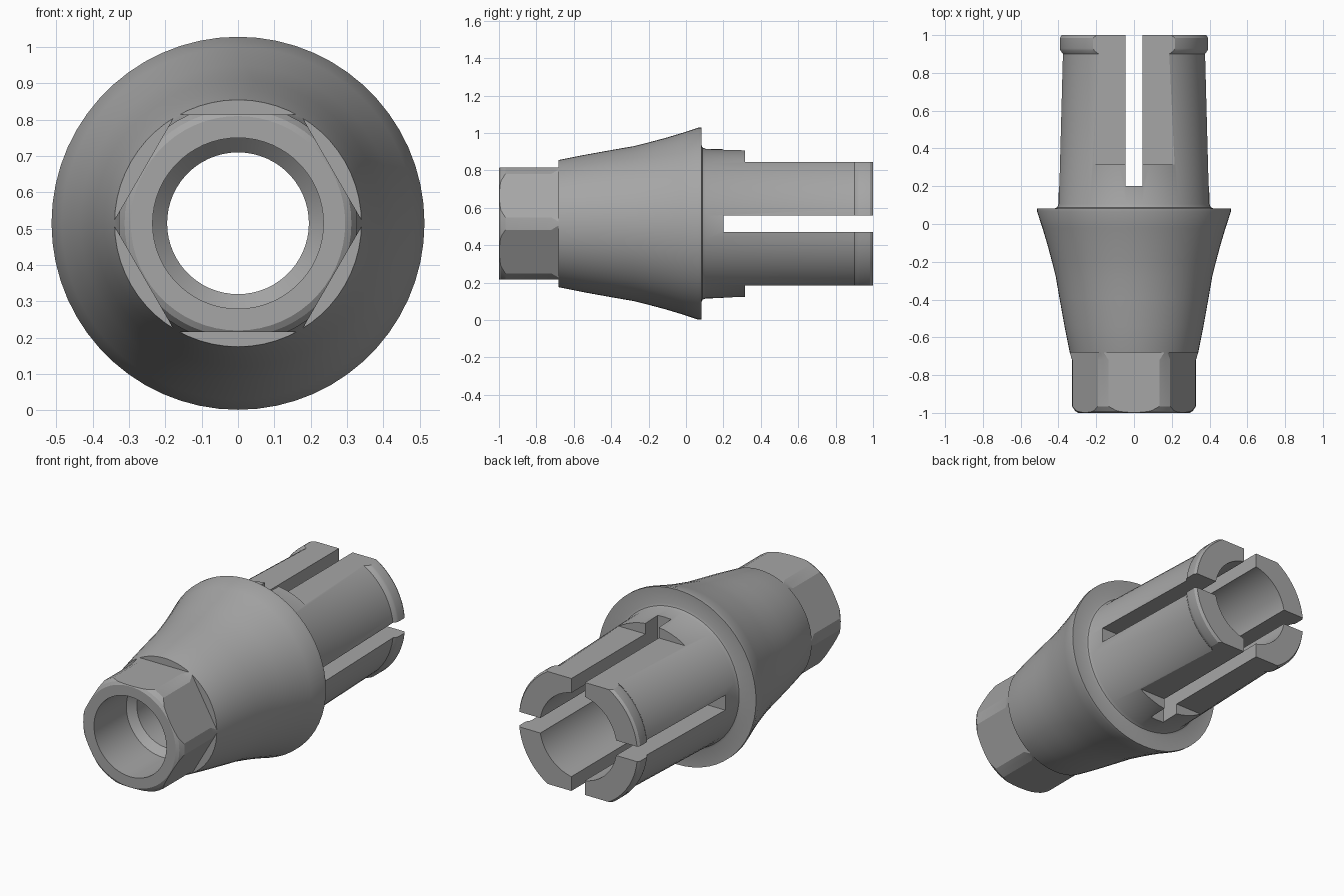
import bpy, bmesh, math
from mathutils import Matrix, Vector

cube = bpy.data.objects.get("Cube")
if cube:
    bpy.data.objects.remove(cube, do_unlink=True)

AXIS_Z = 0.515
SEGMENTS = 60

metal = bpy.data.materials.new("grey metal")
metal.use_nodes = True
grey = (0.38, 0.38, 0.38, 1)
metal.diffuse_color = grey
metal.node_tree.nodes["Principled BSDF"].inputs["Base Color"].default_value = grey


def add_object(name, bm):
    mesh = bpy.data.meshes.new(name)
    bmesh.ops.recalc_face_normals(bm, faces=bm.faces)
    bm.to_mesh(mesh)
    bm.free()
    obj = bpy.data.objects.new(name, mesh)
    bpy.context.collection.objects.link(obj)
    return obj


def lathe(name, profile):
    """Revolve a closed (radius, y) profile around the long axis."""
    bm = bmesh.new()
    rings = []
    for i in range(SEGMENTS):
        a = math.tau * i / SEGMENTS
        rings.append([bm.verts.new((r * math.cos(a), y, AXIS_Z + r * math.sin(a)))
                      for r, y in profile])
    n = len(profile)
    for i in range(SEGMENTS):
        a, b = rings[i], rings[(i + 1) % SEGMENTS]
        for j in range(n):
            k = (j + 1) % n
            bm.faces.new((a[j], a[k], b[k], b[j]))
    return add_object(name, bm)


cutters = []


def cut(target, name, x, y, z, angle=0):
    """Subtract a box given by its ranges, turned about the long axis."""
    bm = bmesh.new()
    bmesh.ops.create_cube(bm, size=1)
    size = [hi - lo for lo, hi in (x, y, z)]
    middle = Vector([(hi + lo) / 2 for lo, hi in (x, y, z)])
    place = (Matrix.Translation((0, 0, AXIS_Z)) @ Matrix.Rotation(angle, 4, 'Y')
             @ Matrix.Translation(middle) @ Matrix.Diagonal((*size, 1)))
    bm.transform(place)
    box = add_object(name, bm)
    box.hide_render = True
    cutters.append(box)
    mod = target.modifiers.new(name, 'BOOLEAN')
    mod.operation = 'DIFFERENCE'
    mod.solver = 'EXACT'
    mod.object = box


# Turned body: hex end, flared collar, split post, then the bore
outside = [
    (0.295, -1.0), (0.312, -0.99), (0.328, -0.965), (0.328, -0.72), (0.34, -0.68),
    (0.368, -0.54), (0.395, -0.39), (0.414, -0.28), (0.434, -0.2), (0.458, -0.11),
    (0.485, -0.02), (0.513, 0.065), (0.513, 0.083),
    (0.42, 0.083), (0.407, 0.088), (0.4, 0.105),
    (0.379, 0.9), (0.392, 0.918), (0.395, 0.93), (0.395, 0.985), (0.385, 1.0),
]
bore = [
    (0.25, 1.0), (0.25, -0.45), (0.195, -0.5),
    (0.195, -0.66), (0.235, -0.7), (0.235, -1.0),
]
body = lathe("abutment_body", outside + bore)

# Six wrench flats
for i in range(6):
    cut(body, "wrench_flat_cutter", (-0.5, 0.5), (-1.1, -0.681), (0.299, 0.6),
        i * math.tau / 6)

# Upper and lower flats on the post
for i in range(2):
    cut(body, "post_flat_cutter", (-0.5, 0.5), (0.315, 1.1), (0.33, 0.6), i * math.pi)

# Crossed slots dividing the post into four prongs
for i in range(2):
    cut(body, "slot_cutter", (-0.044, 0.044), (0.2, 1.1), (-0.7, 0.7), i * math.pi / 2)

# Bake the cuts and tidy up
bpy.context.view_layer.update()
graph = bpy.context.evaluated_depsgraph_get()
baked = bpy.data.meshes.new_from_object(body.evaluated_get(graph))
body.modifiers.clear()
body.data = baked
for box in cutters:
    bpy.data.objects.remove(box, do_unlink=True)
baked.materials.clear()
baked.materials.append(metal)

bpy.ops.object.select_all(action='DESELECT')
body.select_set(True)
bpy.context.view_layer.objects.active = body
bpy.ops.object.shade_smooth_by_angle(angle=math.radians(25))
